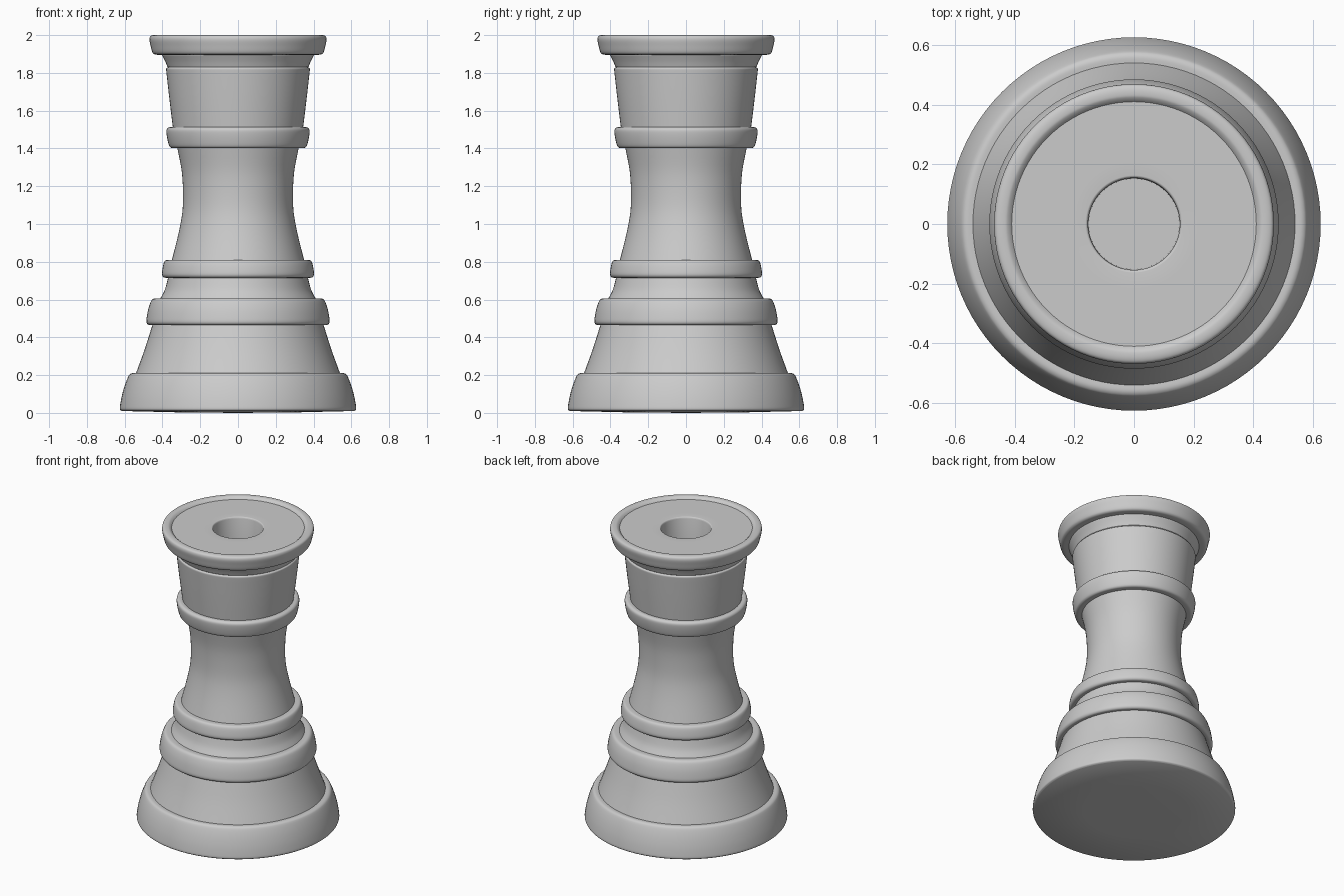
import bpy, bmesh, math
from mathutils import Vector

if "Cube" in bpy.data.objects:
    bpy.data.objects.remove(bpy.data.objects["Cube"])

SIDES = 96

# Profile sections (radius, z); each is a smooth curve, sections meet at creases
foot = [(0.54, 0.21), (0.562, 0.21), (0.577, 0.20), (0.598, 0.15), (0.615, 0.09),
        (0.625, 0.035), (0.625, 0.018), (0.615, 0.01)][::-1]
flare = [(0.54, 0.21), (0.493, 0.34), (0.452, 0.47)]
wide_ring = [(0.452, 0.466), (0.473, 0.466), (0.484, 0.478), (0.484, 0.50),
             (0.475, 0.55), (0.460, 0.592), (0.445, 0.605), (0.412, 0.605)]
neck = [(0.412, 0.605), (0.388, 0.65), (0.37, 0.716)]
small_ring = [(0.37, 0.715), (0.392, 0.717), (0.402, 0.73), (0.401, 0.755),
              (0.393, 0.793), (0.382, 0.808), (0.35, 0.81)]
stem = [(0.35, 0.81), (0.315, 0.95), (0.295, 1.06), (0.291, 1.16),
        (0.298, 1.28), (0.322, 1.405)]
collar = [(0.322, 1.403), (0.352, 1.403), (0.364, 1.413), (0.374, 1.45), (0.379, 1.485),
          (0.377, 1.502), (0.365, 1.512), (0.345, 1.512)]
cup = [(0.345, 1.512), (0.363, 1.66), (0.38, 1.81)]
step = [(0.38, 1.81), (0.38, 1.823), (0.371, 1.83)]
cove = [(0.374, 1.832), (0.385, 1.86), (0.402, 1.895)]
lip = [(0.402, 1.896), (0.438, 1.897), (0.453, 1.908), (0.463, 1.945), (0.469, 1.975),
       (0.465, 1.993), (0.45, 2.0), (0.43, 2.0), (0.419, 1.994), (0.41, 1.985)]
top_plate = [(0.41, 1.985), (0.163, 1.985), (0.157, 1.982), (0.154, 1.975)]
socket = [(0.154, 1.975), (0.152, 1.65)]


def smooth(points, steps=4):
    """Interpolate a section with a Catmull-Rom spline."""
    p = [Vector(q) for q in points]
    if len(p) < 3:
        return p
    out = []
    for i in range(len(p) - 1):
        a = p[i - 1] if i else p[i]
        b, c = p[i], p[i + 1]
        d = p[min(i + 2, len(p) - 1)]
        span = (c - b).length
        # tangents limited by segment length to avoid overshoot
        m0 = (c - a).normalized() * min(span, (c - a).length / 2)
        m1 = (d - b).normalized() * min(span, (d - b).length / 2)
        for k in range(steps):
            t = k / steps
            out.append(b * (2*t**3 - 3*t**2 + 1) + m0 * (t**3 - 2*t**2 + t)
                       + c * (3*t**2 - 2*t**3) + m1 * (t**3 - t**2))
    return out + [p[-1]]


def lathe(name, profile):
    """Revolve a profile, closing each end with a centre point."""
    bm = bmesh.new()
    rings = []
    for r, z in profile:
        if r < 1e-4:
            rings.append([bm.verts.new((0, 0, z))] * SIDES)
        else:
            rings.append([bm.verts.new((r * math.cos(a), r * math.sin(a), z))
                          for a in (2 * math.pi * i / SIDES for i in range(SIDES))])
    for lo, hi in zip(rings, rings[1:]):
        for i in range(SIDES):
            j = (i + 1) % SIDES
            quad = list(dict.fromkeys((lo[i], lo[j], hi[j], hi[i])))
            bm.faces.new(quad)
    bmesh.ops.recalc_face_normals(bm, faces=bm.faces)
    mesh = bpy.data.meshes.new(name)
    bm.to_mesh(mesh)
    bm.free()
    obj = bpy.data.objects.new(name, mesh)
    bpy.context.collection.objects.link(obj)
    bpy.context.view_layer.objects.active = obj
    obj.select_set(True)
    bpy.ops.object.shade_smooth_by_angle(angle=math.radians(35))
    return obj


# Join the sections, from the slightly domed underside up and down into the socket
profile = [Vector((0, 0)), Vector((0.32, 0.003))]
for section in (foot, flare, wide_ring, neck, small_ring, stem, collar, cup,
                step, cove, lip, top_plate, socket):
    for q in smooth(section):
        if (q - profile[-1]).length > 5e-4:
            profile.append(q)
profile.append(Vector((0, 1.65)))

lathe("turned_candlestick", profile)
